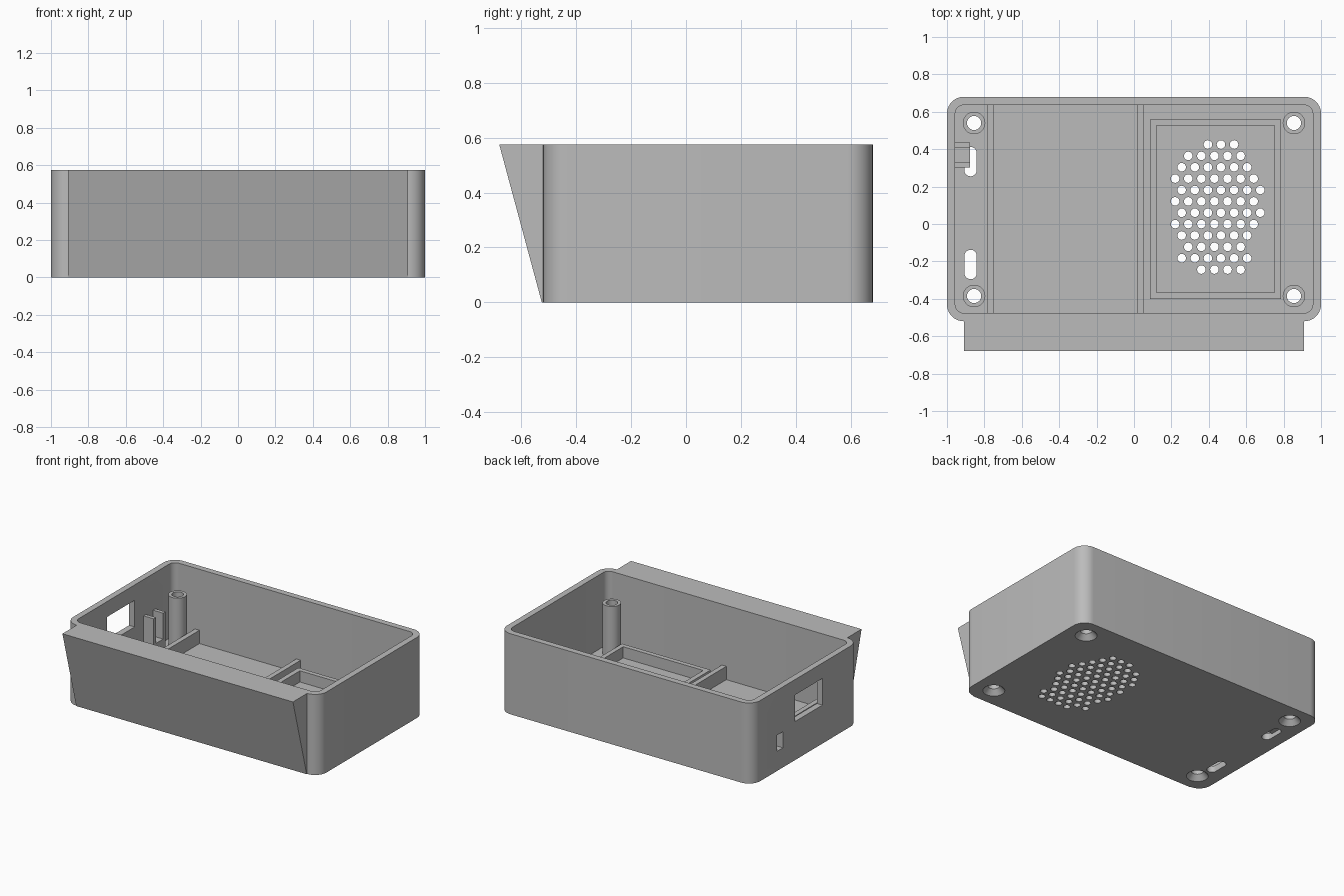
import bpy, bmesh, math
from mathutils import Vector

if "Cube" in bpy.data.objects:
    bpy.data.objects.remove(bpy.data.objects["Cube"])

grey = bpy.data.materials.new("plain grey")
grey.diffuse_color = (0.5, 0.5, 0.5, 1)
grey.use_nodes = True
grey.node_tree.nodes["Principled BSDF"].inputs["Base Color"].default_value = grey.diffuse_color

FLOOR, TOP = 0.045, 0.575
Y0, Y1 = -0.52, 0.68          # outer tray depth
SCREWS = [(x, y) for x in (-0.855, 0.855) for y in (-0.385, 0.54)]


def rounded(x0, x1, y0, y1, r, n=10):
    """Outline of a rectangle with rounded corners."""
    pts = []
    for i, (cx, cy) in enumerate([(x1 - r, y1 - r), (x0 + r, y1 - r),
                                  (x0 + r, y0 + r), (x1 - r, y0 + r)]):
        for k in range(n + 1):
            a = math.pi / 2 * (i + k / n)
            pts.append((cx + r * math.cos(a), cy + r * math.sin(a)))
    return pts


def circle(cx, cy, r, n=32):
    return [(cx + r * math.cos(2 * math.pi * k / n),
             cy + r * math.sin(2 * math.pi * k / n)) for k in range(n)]


def loft(bm, sections, closed=False):
    """Skin a stack of (outline, z) sections; cap the ends or close into a ring."""
    rings = [[bm.verts.new((x, y, z)) for x, y in pts] for pts, z in sections]
    pairs = list(zip(rings, rings[1:]))
    if closed:
        pairs.append((rings[-1], rings[0]))
    else:
        bm.faces.new(rings[0][::-1])
        bm.faces.new(rings[-1])
    for a, b in pairs:
        n = len(a)
        for i in range(n):
            j = (i + 1) % n
            bm.faces.new((a[i], a[j], b[j], b[i]))


def box(bm, x0, x1, y0, y1, z0, z1):
    loft(bm, [([(x0, y0), (x1, y0), (x1, y1), (x0, y1)], z) for z in (z0, z1)])


def finish(name, bm, smooth=False):
    bmesh.ops.recalc_face_normals(bm, faces=bm.faces)
    me = bpy.data.meshes.new(name)
    bm.to_mesh(me)
    bm.free()
    me.materials.append(grey)
    ob = bpy.data.objects.new(name, me)
    bpy.context.collection.objects.link(ob)
    if smooth:
        smooth_shade(ob)
    return ob


def smooth_shade(ob):
    bpy.ops.object.select_all(action='DESELECT')
    ob.select_set(True)
    bpy.context.view_layer.objects.active = ob
    bpy.ops.object.shade_smooth_by_angle(angle=math.radians(30))


# Open tray with rounded corners
bm = bmesh.new()
outer = rounded(-1, 1, Y0, Y1, 0.09)
inner = rounded(-0.956, 0.956, Y0 + 0.044, Y1 - 0.044, 0.046)
loft(bm, [(outer, 0), (outer, TOP), (inner, TOP), (inner, FLOOR)])
tray = finish("tray", bm)

# Cutters for every opening
bm = bmesh.new()
for x, y in SCREWS:                                   # countersunk screw holes
    loft(bm, [(circle(x, y, r), z) for r, z in
              ((0.08, -0.01), (0.071, 0), (0.038, 0.035), (0.038, 0.1))])
for y0 in (-0.295, 0.255):                            # floor slots
    slot = rounded(-0.907, -0.841, y0, y0 + 0.157, 0.0329)
    loft(bm, [(slot, -0.02), (slot, 0.1)])
# speaker grille: first column and hole count of each row
ROWS = [(0.395, 3), (0.29, 5), (0.255, 6), (0.22, 7), (0.255, 7), (0.22, 7),
        (0.255, 7), (0.22, 7), (0.255, 6), (0.29, 5), (0.255, 6), (0.36, 4)]
for i, (x, count) in enumerate(ROWS):
    for k in range(count):
        hole = circle(x + 0.07 * k, 0.425 - 0.0608 * i, 0.023, 16)
        loft(bm, [(hole, -0.02), (hole, 0.1)])
box(bm, -1.05, -0.9, -0.11, 0.2, 0.275, 0.465)        # port window
box(bm, -1.05, -0.9, 0.335, 0.4, 0.14, 0.255)         # switch opening
cutter = finish("opening_cutter", bm)
cutter.hide_render = True

mod = tray.modifiers.new("openings", 'BOOLEAN')
mod.operation, mod.solver, mod.object = 'DIFFERENCE', 'EXACT', cutter
bpy.context.view_layer.update()
cut = bpy.data.meshes.new_from_object(
    tray.evaluated_get(bpy.context.evaluated_depsgraph_get()))
tray.modifiers.clear()
tray.data = cut
bpy.data.objects.remove(cutter)
smooth_shade(tray)

# Sloped front panel: a wedge widening upward
bm = bmesh.new()
ends = [[bm.verts.new((x, y, z)) for y, z in
         ((Y0 + 0.002, 0), (Y0 - 0.005, 0), (-0.68, TOP), (Y0 + 0.002, TOP))]
        for x in (-0.91, 0.91)]
for f in ends:
    bm.faces.new(f)
for i in range(4):
    j = (i + 1) % 4
    bm.faces.new((ends[0][i], ends[0][j], ends[1][j], ends[1][i]))
finish("sloped_front", bm)

# Hollow screw posts
for i, (x, y) in enumerate(SCREWS):
    bm = bmesh.new()
    big, small = circle(x, y, 0.06), circle(x, y, 0.038)
    loft(bm, [(big, 0.04), (big, 0.405), (small, 0.405), (small, 0.04)], closed=True)
    finish(f"screw_post_{i + 1}", bm, smooth=True)

# Cross ribs on the floor
for i, x in enumerate((-0.785, 0.015)):
    bm = bmesh.new()
    box(bm, x, x + 0.035, Y0 + 0.04, Y1 - 0.04, 0.04, 0.14)
    finish(f"floor_rib_{i + 1}", bm)

# Speaker frame
bm = bmesh.new()
out = [(0.085, -0.4), (0.785, -0.4), (0.785, 0.56), (0.085, 0.56)]
inn = [(0.12, -0.366), (0.752, -0.366), (0.752, 0.527), (0.12, 0.527)]
loft(bm, [(out, 0.04), (out, 0.125), (inn, 0.125), (inn, 0.04)], closed=True)
finish("speaker_frame", bm)

# Switch holder: low shelf with two upright fins
bm = bmesh.new()
box(bm, -0.965, -0.877, 0.302, 0.435, 0.03, 0.13)
finish("switch_shelf", bm)
for i, y in enumerate((0.302, 0.408)):
    bm = bmesh.new()
    box(bm, -0.965, -0.877, y, y + 0.027, 0.12, 0.315)
    finish(f"switch_fin_{i + 1}", bm)
